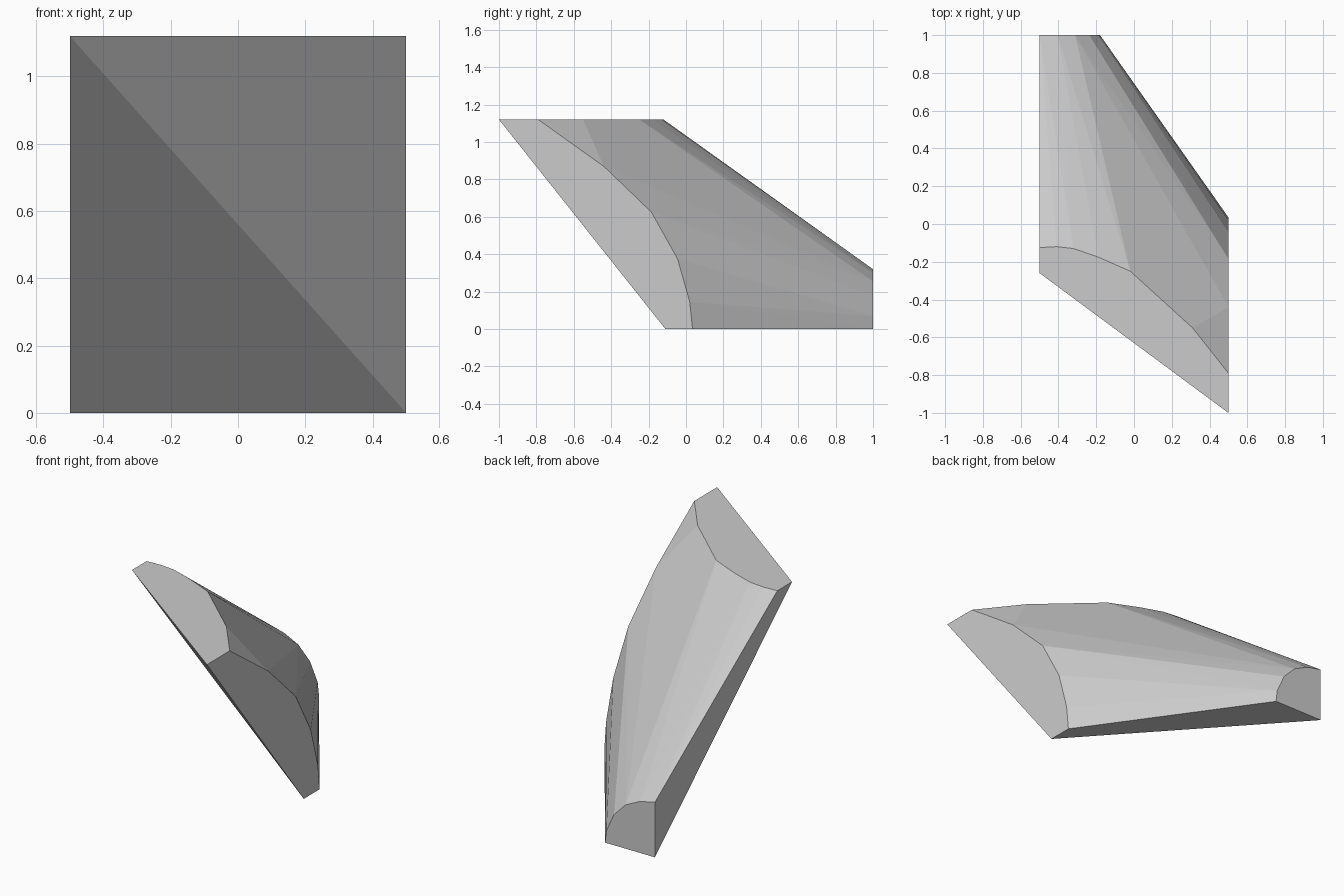
import bpy, bmesh

if "Cube" in bpy.data.objects:
    bpy.data.objects.remove(bpy.data.objects["Cube"])

# Rim profiles of the wedge where it meets its flat sides
H = 1.12
right_rim = [(.5, y, z) for y, z in [(.035, 0), (.02, .145), (-.045, .375),
             (-.185, .625), (-.44, .87), (-.79, H)]]
top_rim = [(x, y, H) for x, y in [(-.5, -.125), (-.41, -.12), (-.32, -.13),
           (-.19, -.175), (-.02, -.25), (.31, -.55)]]
back_rim = [(x, 1, z) for x, z in [(-.18, 0), (-.188, .07), (-.237, .178),
            (-.312, .255), (-.405, .30), (-.5, .32)]]
# Corners of the folded front face
front = [(-.5, 1, 0), (.5, -.11, 0), (.5, -1, H), (-.5, -.26, H)]

# Skin the rims into one solid
bm = bmesh.new()
for p in right_rim + top_rim + back_rim + front:
    bm.verts.new(p)
bmesh.ops.convex_hull(bm, input=bm.verts[:])
bmesh.ops.dissolve_limit(bm, angle_limit=.004, verts=bm.verts[:], edges=bm.edges[:])
bmesh.ops.recalc_face_normals(bm, faces=bm.faces[:])

mesh = bpy.data.meshes.new("wedge_block")
bm.to_mesh(mesh)
bm.free()
block = bpy.data.objects.new("wedge_block", mesh)
bpy.context.collection.objects.link(block)

# Plain grey
mat = bpy.data.materials.new("grey")
mat.diffuse_color = (.6, .6, .6, 1)
mat.use_nodes = True
mat.node_tree.nodes["Principled BSDF"].inputs["Base Color"].default_value = mat.diffuse_color
mesh.materials.append(mat)
